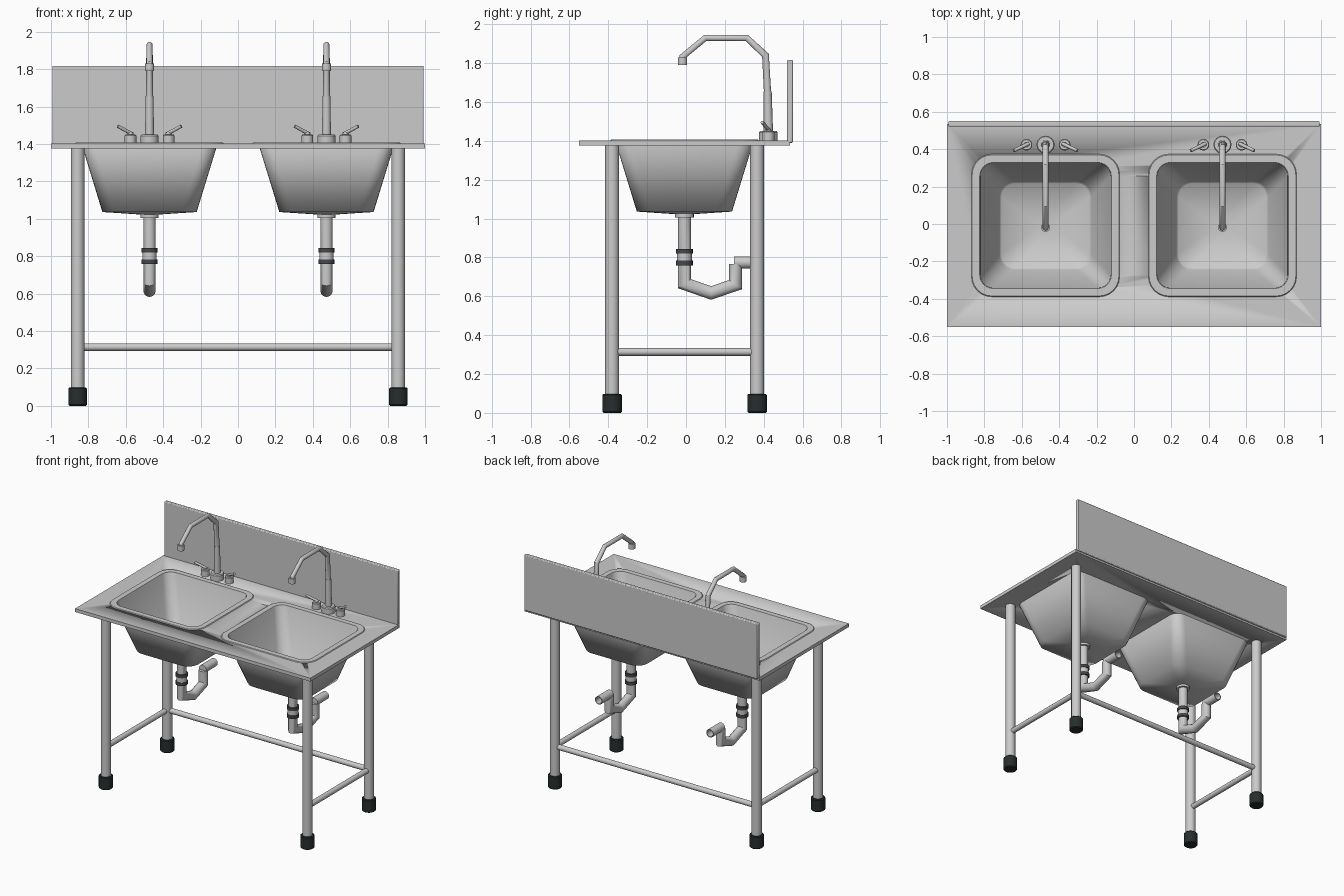
import bpy, bmesh, math
from mathutils import Vector

if "Cube" in bpy.data.objects:
    bpy.data.objects.remove(bpy.data.objects["Cube"])


def material(name, c):
    m = bpy.data.materials.new(name)
    m.diffuse_color = (*c, 1)
    m.use_nodes = True
    m.node_tree.nodes["Principled BSDF"].inputs["Base Color"].default_value = m.diffuse_color
    return m


RUBBER = material("dark_rubber", (0.02, 0.027, 0.027))
SEAL = material("seal_grey", (0.06, 0.065, 0.068))


def loft(name, rings, closed=False, angle=35, mat=None):
    """Skin a list of equal-length rings; cap the ends or join them in a loop."""
    bm = bmesh.new()
    vs = [[bm.verts.new(p) for p in ring] for ring in rings]
    n = len(vs[0])
    pairs = list(zip(vs, vs[1:])) + ([(vs[-1], vs[0])] if closed else [])
    for a, b in pairs:
        for i in range(n):
            j = (i + 1) % n
            bm.faces.new((a[i], a[j], b[j], b[i]))
    if not closed:
        bm.faces.new(vs[0])
        bm.faces.new(vs[-1])
    bmesh.ops.recalc_face_normals(bm, faces=bm.faces)
    me = bpy.data.meshes.new(name)
    bm.to_mesh(me)
    bm.free()
    ob = bpy.data.objects.new(name, me)
    bpy.context.collection.objects.link(ob)
    if mat:
        me.materials.append(mat)
    bpy.ops.object.select_all(action='DESELECT')
    ob.select_set(True)
    bpy.context.view_layer.objects.active = ob
    bpy.ops.object.shade_smooth_by_angle(angle=math.radians(angle))
    return ob


def tube(name, pts, r, sides=20, mat=None):
    """Round bar along a straight or YZ-planar path, with mitred bends."""
    pts = [Vector(p) for p in pts]
    rad = r if isinstance(r, (list, tuple)) else [r] * len(pts)
    seg = [(b - a).normalized() for a, b in zip(pts, pts[1:])]
    u = Vector((1, 0, 0))
    if abs(seg[0].x) > 1e-4:
        u = seg[0].orthogonal().normalized()
    side = [t.cross(u) for t in seg]
    rings = []
    for i, p in enumerate(pts):
        v1, v2 = side[max(i - 1, 0)], side[min(i, len(seg) - 1)]
        m = (v1 + v2) / (1 + v1.dot(v2))
        rings.append([p + rad[i] * (math.cos(a) * u + math.sin(a) * m)
                      for a in (2 * math.pi * k / sides for k in range(sides))])
    return loft(name, rings, mat=mat)


def round_rect(cx, cy, hx, hy, r, z, n=7):
    ring = []
    for k, (sx, sy) in enumerate(((1, 1), (-1, 1), (-1, -1), (1, -1))):
        for i in range(n):
            a = math.pi / 2 * (k + i / (n - 1))
            ring.append((cx + sx * (hx - r) + r * math.cos(a),
                         cy + sy * (hy - r) + r * math.sin(a), z))
    return ring


def box(name, lo, hi, bevel):
    ring = lambda z: [(lo[0], lo[1], z), (hi[0], lo[1], z), (hi[0], hi[1], z), (lo[0], hi[1], z)]
    ob = loft(name, [ring(lo[2]), ring(hi[2])])
    if bevel:
        mod = ob.modifiers.new("bevel", 'BEVEL')
        mod.width, mod.segments = bevel, 2
    return ob


CX, CY = 0.473, -0.008

# worktop and backsplash
top = box("worktop", (-1, -0.55, 1.376), (1, 0.535, 1.402), 0)
box("backsplash", (-0.993, 0.52, 1.39), (0.993, 0.55, 1.817), 0.006)

# cut the basin openings
for s in (-1, 1):
    cutter = loft("basin_cutter", [round_rect(s * CX, CY, 0.352, 0.337, 0.072, z) for z in (1.3, 1.5)])
    cutter.hide_render = True
    mod = top.modifiers.new("opening", 'BOOLEAN')
    mod.operation, mod.solver, mod.object = 'DIFFERENCE', 'EXACT', cutter
    bpy.context.view_layer.objects.active = top
    bpy.ops.object.modifier_apply(modifier=mod.name)
    bpy.data.objects.remove(cutter)

for s, tag in ((-1, "left"), (1, "right")):
    x = s * CX
    rr = lambda hx, hy, r, z: round_rect(x, CY, hx, hy, r, z)

    # basin shell, inside then outside
    loft("basin_" + tag, [
        rr(0.034, 0.034, 0.034, 1.031), rr(0.235, 0.225, 0.075, 1.043),
        rr(0.246, 0.236, 0.08, 1.056), rr(0.349, 0.334, 0.07, 1.404),
        rr(0.357, 0.35, 0.078, 1.378), rr(0.252, 0.245, 0.085, 1.036),
        rr(0.04, 0.04, 0.04, 1.022)], angle=80)
    # raised rim
    loft("basin_rim_" + tag, [
        rr(0.398, 0.383, 0.11, 1.400), rr(0.392, 0.377, 0.105, 1.407),
        rr(0.352, 0.337, 0.073, 1.407), rr(0.349, 0.334, 0.07, 1.400)], closed=True)

    # drain and trap
    tube("drain_ring_" + tag, [(x, CY, 1.027), (x, CY, 1.036)], 0.036)
    tube("drain_flange_" + tag, [(x, CY, 1.005), (x, CY, 1.026)], 0.048)
    tube("trap_" + tag, [(x, CY, 1.01), (x, CY, 0.665), (x, 0.129, 0.617),
                         (x, 0.255, 0.66), (x, 0.255, 0.765)], 0.033)
    tube("coupling_" + tag, [(x, CY, 0.76), (x, CY, 0.84)], 0.038)
    for z in (0.832, 0.771):
        tube("seal_ring_" + tag, [(x, CY, z - 0.012), (x, CY, z + 0.012)], 0.043, mat=SEAL)
    circle = lambda y, r: [(x + r * math.cos(k * math.pi / 10), y, 0.774 + r * math.sin(k * math.pi / 10))
                           for k in range(20)]
    loft("outlet_" + tag, [circle(0.247, 0.031), circle(0.385, 0.031),
                           circle(0.385, 0.025), circle(0.265, 0.025)])

    # tap: base, column, bent spout, nozzle
    ty = 0.424
    tube("tap_base_" + tag, [(x, ty, 1.40), (x, ty, 1.443), (x, ty, 1.45)], [0.048, 0.048, 0.043], 24)
    tube("tap_column_" + tag, [(x, ty, 1.44), (x, ty - 0.004, 1.655)], [0.024, 0.021])
    tube("tap_spout_" + tag, [(x, ty - 0.004, 1.64), (x, 0.409, 1.84), (x, 0.312, 1.93),
                              (x, 0.1, 1.93), (x, -0.018, 1.833), (x, -0.018, 1.815)],
         [0.019, 0.018, 0.016, 0.016, 0.016, 0.016], 14)
    tube("tap_nozzle_" + tag, [(x, -0.018, 1.79), (x, -0.018, 1.83)], 0.024)
    # pair of lever handles
    for h in (-1, 1):
        hx = x + h * 0.102
        tube("handle_base_" + tag, [(hx, ty, 1.40), (hx, ty, 1.445), (hx, ty, 1.45)], [0.031, 0.031, 0.027])
        tube("handle_stem_" + tag, [(hx, ty, 1.445), (hx, ty, 1.46)], 0.015, 14)
        tube("handle_lever_" + tag, [(hx - h * 0.012, ty + 0.006, 1.452),
                                     (hx + h * 0.068, ty - 0.032, 1.495)], [0.01, 0.009], 12)

# legs with rubber feet
LX, FY, BY = 0.857, -0.38, 0.366
for s, tag in ((-1, "left"), (1, "right")):
    for y, part in ((FY, "front"), (BY, "back")):
        x = s * LX
        tube(f"{part}_leg_{tag}", [(x, y, 0.05), (x, y, 1.376)], 0.036, 24)
        tube(f"{part}_foot_{tag}", [(x, y, 0), (x, y, 0.006), (x, y, 0.092), (x, y, 0.098)],
             [0.044, 0.05, 0.05, 0.044], 24, RUBBER)
    tube("side_rail_" + tag, [(s * LX, FY, 0.314), (s * LX, BY, 0.314)], 0.02)
tube("back_rail", [(-LX, BY, 0.314), (LX, BY, 0.314)], 0.02)
